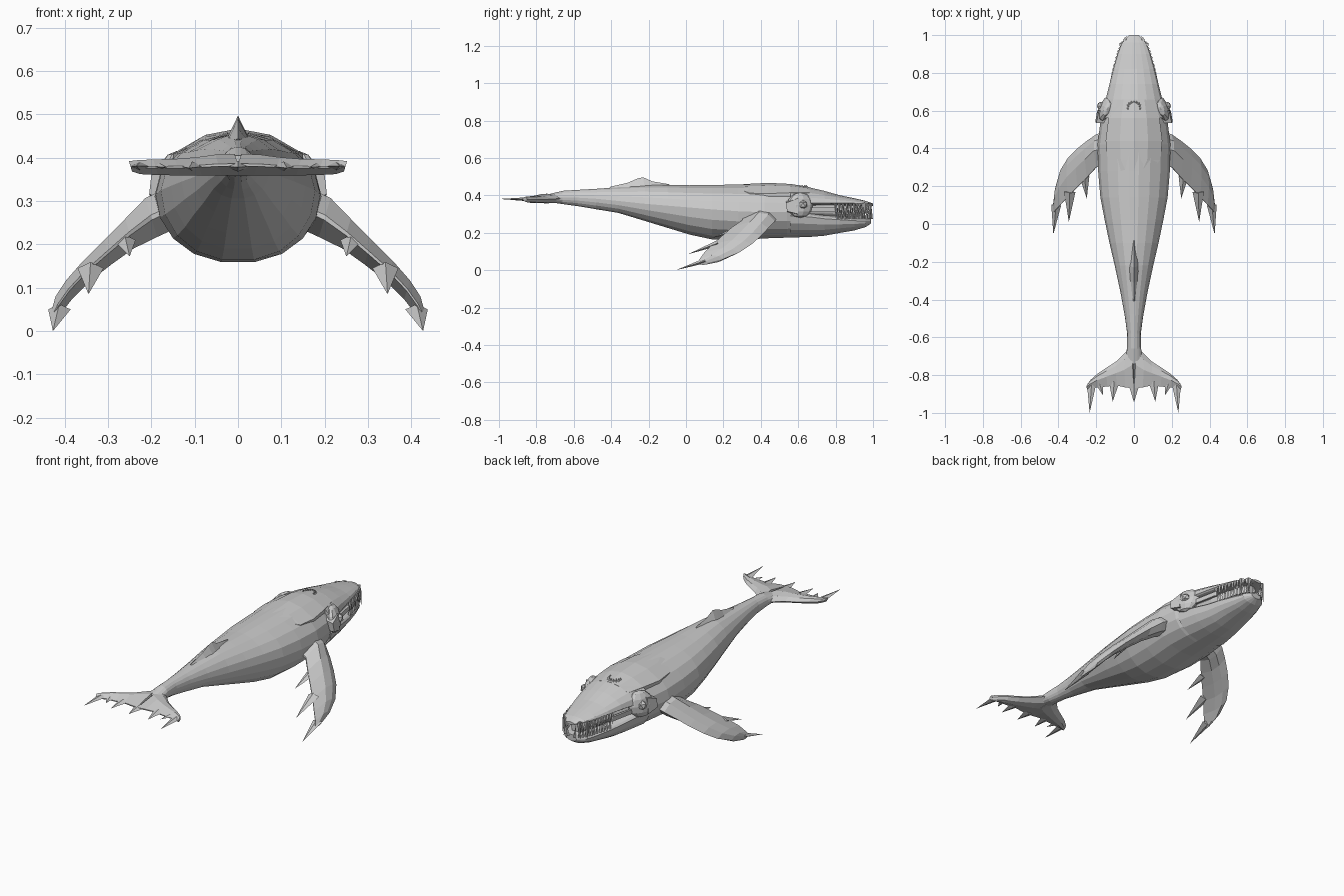
import bpy, bmesh, math
from mathutils import Vector

cube = bpy.data.objects.get("Cube")
if cube:
    bpy.data.objects.remove(cube)

skin = bpy.data.materials.new("pale_grey")
skin.use_nodes = True
GREY = (0.6, 0.6, 0.6, 1)
skin.diffuse_color = GREY
skin.node_tree.nodes["Principled BSDF"].inputs["Base Color"].default_value = GREY


def finish(name, bm, mirror=False):
    bmesh.ops.recalc_face_normals(bm, faces=bm.faces)
    mesh = bpy.data.meshes.new(name)
    bm.to_mesh(mesh)
    bm.free()
    mesh.materials.append(skin)
    ob = bpy.data.objects.new(name, mesh)
    bpy.context.collection.objects.link(ob)
    if mirror:
        ob.modifiers.new("Mirror", 'MIRROR')
    return ob


def loft(bm, rings):
    loops = [[bm.verts.new(p) for p in ring] for ring in rings]
    n = len(loops[0])
    for a, b in zip(loops, loops[1:]):
        for i in range(n):
            j = (i + 1) % n
            bm.faces.new((a[i], a[j], b[j], b[i]))
    bm.faces.new(loops[0])
    bm.faces.new(loops[-1])


def spike(bm, base, tip, r, sides=4, flat=1.0):
    base, tip = Vector(base), Vector(tip)
    axis = (tip - base).normalized()
    u = axis.cross(Vector((0, 0, 1)))
    u = u.normalized() if u.length > 0.05 else Vector((1, 0, 0))
    v = axis.cross(u)
    ring = [bm.verts.new(base + r * (math.cos(t) * u + flat * math.sin(t) * v))
            for t in (math.tau * k / sides for k in range(sides))]
    end = bm.verts.new(tip)
    for i in range(sides):
        bm.faces.new((ring[i], ring[(i + 1) % sides], end))
    bm.faces.new(ring)


def section(y, w, top, mid, bottom, sides=18):
    pts = []
    for k in range(sides):
        t = math.tau * k / sides
        c, s = math.cos(t), math.sin(t)
        x = w * math.copysign(abs(c) ** (1.15 if s > 0 else 0.9), c)
        pts.append((x, y, mid + s * ((top - mid) if s > 0 else (mid - bottom))))
    return pts


# Trunk: y, half width, top, widest height, bottom
trunk = [(-0.74, .045, .405, .385, .365), (-0.66, .038, .425, .388, .353),
         (-0.58, .036, .43, .388, .342), (-0.48, .050, .436, .382, .325),
         (-0.36, .072, .445, .37, .305), (-0.22, .102, .456, .355, .262),
         (-0.1, .130, .457, .345, .225), (0.02, .155, .456, .335, .188),
         (0.14, .178, .458, .325, .162), (0.28, .190, .46, .315, .157),
         (0.42, .193, .462, .31, .168), (0.54, .178, .455, .31, .172),
         (0.64, .145, .443, .32, .175)]
bm = bmesh.new()
loft(bm, [section(*s) for s in trunk])
finish("trunk", bm)


# Jaws and the recessed mouth between them
def jaw(name, rows):
    bm = bmesh.new()
    loft(bm, [section(*r) for r in rows])
    finish(name, bm)


jaw("upper_jaw", [(.56, .172, .452, .36, .34), (.66, .15, .444, .358, .343),
                  (.74, .13, .425, .36, .345), (.82, .11, .402, .36, .346),
                  (.9, .086, .385, .358, .345), (.96, .064, .371, .355, .343),
                  (1.0, .025, .357, .35, .342)])
jaw("lower_jaw", [(.56, .172, .32, .29, .173), (.66, .15, .312, .285, .176),
                  (.74, .13, .3, .275, .183), (.82, .112, .292, .27, .198),
                  (.9, .088, .288, .265, .212), (.96, .066, .287, .262, .23),
                  (.99, .03, .284, .265, .25)])
jaw("mouth_lining", [(.58, .13, .37, .325, .27), (.74, .1, .37, .32, .27),
                     (.88, .06, .36, .315, .27), (.95, .03, .355, .31, .275)])

# Gum ridge along the rear of the mouth
bm = bmesh.new()
loft(bm, [[(x - .012, y, .312), (x, y, .312), (x, y, .336), (x - .012, y, .336)]
          for x, y in ((.160, .58), (.142, .67), (.115, .8))])
finish("gum_ridge", bm, True)

# Teeth follow the jaw edge, with longer fangs in front
bm = bmesh.new()
edge = [(.113, .8), (.087, .9), (.064, .96), (.04, .987), (0.012, .995)]
for (x0, y0), (x1, y1), count in zip(edge, edge[1:], (5, 4, 2, 1)):
    for k in range(count):
        f = k / count
        x, y = x0 + (x1 - x0) * f, y0 + (y1 - y0) * f
        spike(bm, (x, y, .357), (x + .002, y, .292), .008)
        f += .5 / count
        x, y = x0 + (x1 - x0) * f, y0 + (y1 - y0) * f
        spike(bm, (x - .006, y, .275), (x + .002, y, .345), .008)
for x, y in ((.045, .98), (.07, .95)):
    spike(bm, (x, y, .36), (x + .006, y + .008, .265), .009)
finish("teeth", bm, True)

# Eye sockets with a flat rim and a rear flange
bm = bmesh.new()
bmesh.ops.create_uvsphere(bm, u_segments=10, v_segments=6, radius=1)
for v in bm.verts:
    x, y, z = v.co
    v.co = (.152 + .036 * x - .022 * y + .012 * (-z), .61 + .07 * y, .348 + .068 * z)
loft(bm, [[(.13, .6, .39), (.185, .6, .385), (.195, .6, .3), (.15, .6, .29)],
          [(.15, .535, .37), (.2, .535, .36), (.205, .54, .315), (.16, .54, .31)]])
finish("eye_socket", bm, True)
bm = bmesh.new()
bmesh.ops.create_icosphere(bm, subdivisions=1, radius=.026)
for v in bm.verts:
    v.co += Vector((.172, .625, .35))
finish("eye", bm, True)

# Blowhole: arched row of small points
bm = bmesh.new()
for k in range(9):
    t = math.pi * k / 8
    x, y = .036 * math.cos(t), .615 + .035 * math.sin(t)
    spike(bm, (x, y, .435), (x * .8, y - .008, .457), .011)
finish("blowhole", bm)

# Dorsal fin
bm = bmesh.new()
loft(bm, [[(-w, y, .435), (0, y - .01, top), (w, y, .435)] for y, w, top in
          ((-.4, .012, .445), (-.3, .026, .468), (-.25, .03, .49),
           (-.22, .03, .497), (-.17, .026, .475), (-.08, .01, .46))])
finish("dorsal_fin", bm)


# Blade section from leading to trailing edge
def blade(x, lead, trail, z, thick):
    prof = ((0, 0), (.2, .8), (.5, 1), (1, .12), (1, -.12), (.5, -1), (.2, -.8))
    return [(x + .3 * thick * h, lead + (trail - lead) * f, z + thick * h) for f, h in prof]


# Pectoral flippers
bm = bmesh.new()
loft(bm, [blade(*r) for r in
          ((.15, .49, .31, .285, .045), (.2, .475, .3, .262, .045),
           (.25, .44, .245, .225, .034), (.3, .4, .195, .182, .028),
           (.35, .35, .145, .138, .024), (.39, .285, .1, .095, .022),
           (.415, .2, .075, .06, .02), (.425, .12, .06, .04, .012))])
for base, tip, r in (((.262, .25, .21), (.25, .135, .172), .026),
                     ((.34, .17, .145), (.345, .01, .085), .03),
                     ((.412, .1, .05), (.427, -.055, 0), .026)):
    spike(bm, base, tip, r, 4, .5)
finish("flipper", bm, True)

# Tail flukes
bm = bmesh.new()
loft(bm, [blade(*r) for r in
          ((0, -.62, -.87, .383, .026), (.045, -.68, -.865, .383, .024),
           (.09, -.725, -.855, .38, .021), (.14, -.757, -.86, .378, .019),
           (.19, -.79, -.865, .378, .018), (.23, -.825, -.87, .378, .016),
           (.248, -.85, -.875, .38, .012))])
for base, tip, r in (((0, -.845, .38), (0, -.945, .378), .03),
                     ((.105, -.835, .38), (.113, -.94, .376), .028),
                     ((.182, -.845, .38), (.165, -.905, .378), .02),
                     ((.225, -.85, .38), (.235, -1, .381), .024)):
    spike(bm, base, tip, r, 4, .4)
finish("tail_fluke", bm, True)

# Raised crest plate over the shoulders
bm = bmesh.new()
rows = []
for y, top in ((.26, .456), (.34, .462), (.44, .467), (.56, .461), (.66, .445)):
    w = .07 if y < .3 else (.14 if y < .4 else .15 - .25 * max(0, y - .5))
    over = [(w * f, y, top - .05 * f * f * (w / .14) ** 2) for f in (-1, -.5, 0, .5, 1)]
    rows.append(over + [(x, y, z - .02) for x, y, z in reversed(over)])
loft(bm, rows)
finish("shoulder_plate", bm)
